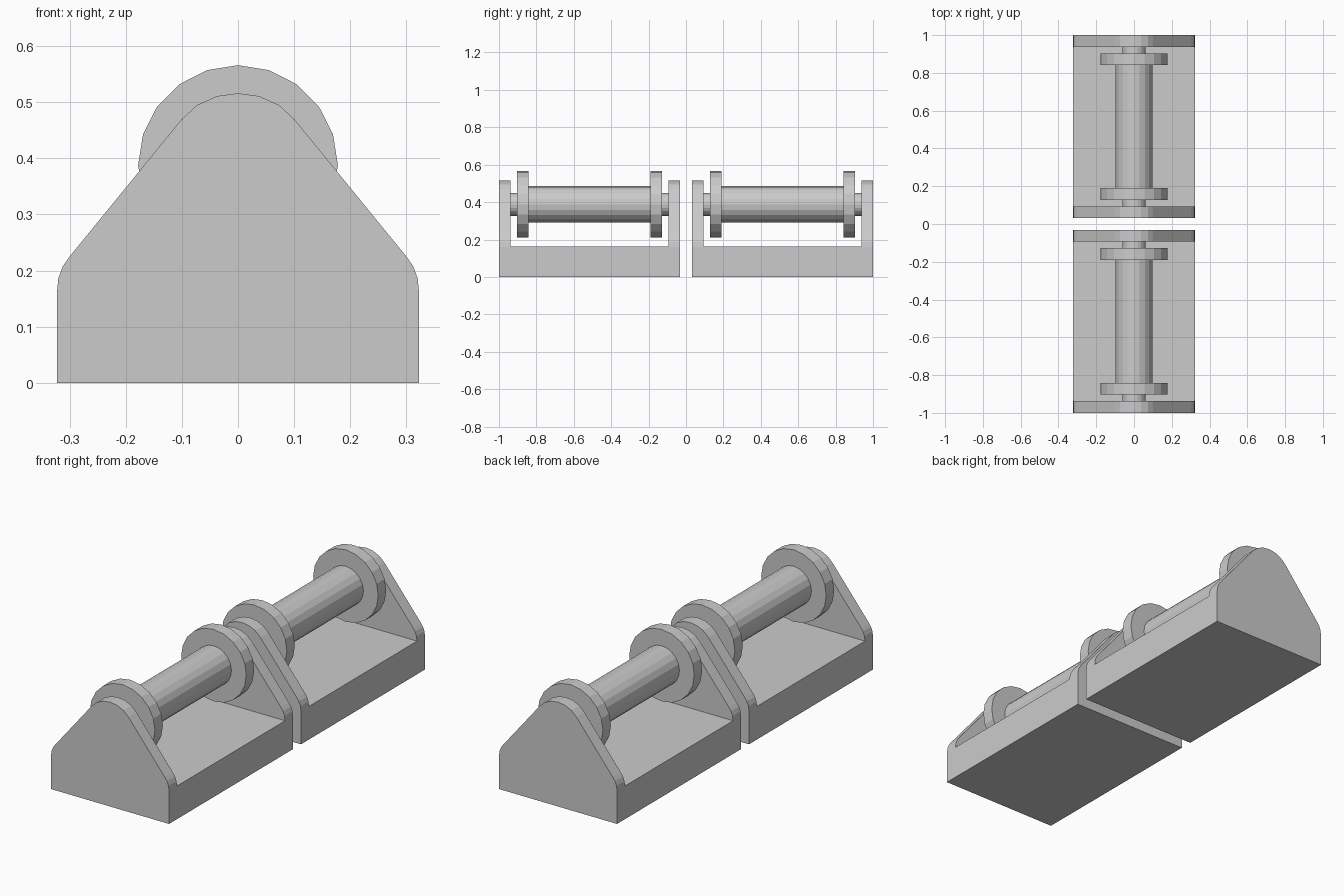
import bpy, bmesh, math

if "Cube" in bpy.data.objects:
    bpy.data.objects.remove(bpy.data.objects["Cube"])

AXLE_Z = 0.388
Y_IN, Y_OUT = 0.031, 1.0
PLATE = 0.0625
MID = (Y_IN + Y_OUT) / 2


def finish(name, bm):
    bmesh.ops.recalc_face_normals(bm, faces=bm.faces)
    mesh = bpy.data.meshes.new(name)
    bm.to_mesh(mesh)
    bm.free()
    obj = bpy.data.objects.new(name, mesh)
    bpy.context.collection.objects.link(obj)
    return obj


def extrude_y(name, outline, y0, y1):
    """Solid from an x/z outline, running from y0 to y1."""
    bm = bmesh.new()
    face = bm.faces.new([bm.verts.new((x, y0, z)) for x, z in outline])
    out = bmesh.ops.extrude_face_region(bm, geom=[face])
    verts = [v for v in out["geom"] if isinstance(v, bmesh.types.BMVert)]
    bmesh.ops.translate(bm, verts=verts, vec=(0, y1 - y0, 0))
    return finish(name, bm)


def spool(name, profile, sides=20):
    """Revolve a (radius, y) profile about the axle, with a vertex on top."""
    bm = bmesh.new()
    rings = []
    for r, y in profile:
        rings.append([bm.verts.new((r * math.sin(a), y, AXLE_Z + r * math.cos(a)))
                      for a in (2 * math.pi * i / sides for i in range(sides))])
    for a, b in zip(rings, rings[1:]):
        for i in range(sides):
            j = (i + 1) % sides
            bm.faces.new((a[i], a[j], b[j], b[i]))
    bm.faces.new(rings[0])
    bm.faces.new(rings[-1])
    return finish(name, bm)


# Rounded shoulder outline of the end plates
half = [(0.323, 0), (0.323, 0.159), (0.320, 0.187), (0.312, 0.208), (0.301, 0.224),
        (0.101, 0.469), (0.073, 0.495), (0.037, 0.511)]
plate_outline = half + [(0, 0.516)] + [(-x, z) for x, z in reversed(half)]
base_outline = [(0.323, 0), (0.323, 0.164), (-0.323, 0.164), (-0.323, 0)]

# Spool section: thin axle, flange, drum, flange, thin axle
AXLE_R, DRUM_R, FLANGE_R = 0.061, 0.097, 0.178
half_len = MID - Y_IN
first = [(AXLE_R, half_len - PLATE), (AXLE_R, 0.388), (FLANGE_R, 0.388),
         (FLANGE_R, 0.326), (DRUM_R, 0.326)]

for label, s in (("front", -1), ("back", 1)):
    c = s * MID
    a, b = half_len, half_len - PLATE
    # Cradle: floor block between two end plates
    extrude_y(label + "_base", base_outline, c - b, c + b)
    extrude_y(label + "_plate_near", plate_outline, c - a, c - b)
    extrude_y(label + "_plate_far", plate_outline, c + b, c + a)
    # Roller held between the plates
    profile = [(r, c - y) for r, y in first] + [(r, c + y) for r, y in reversed(first)]
    spool(label + "_roller", profile)
